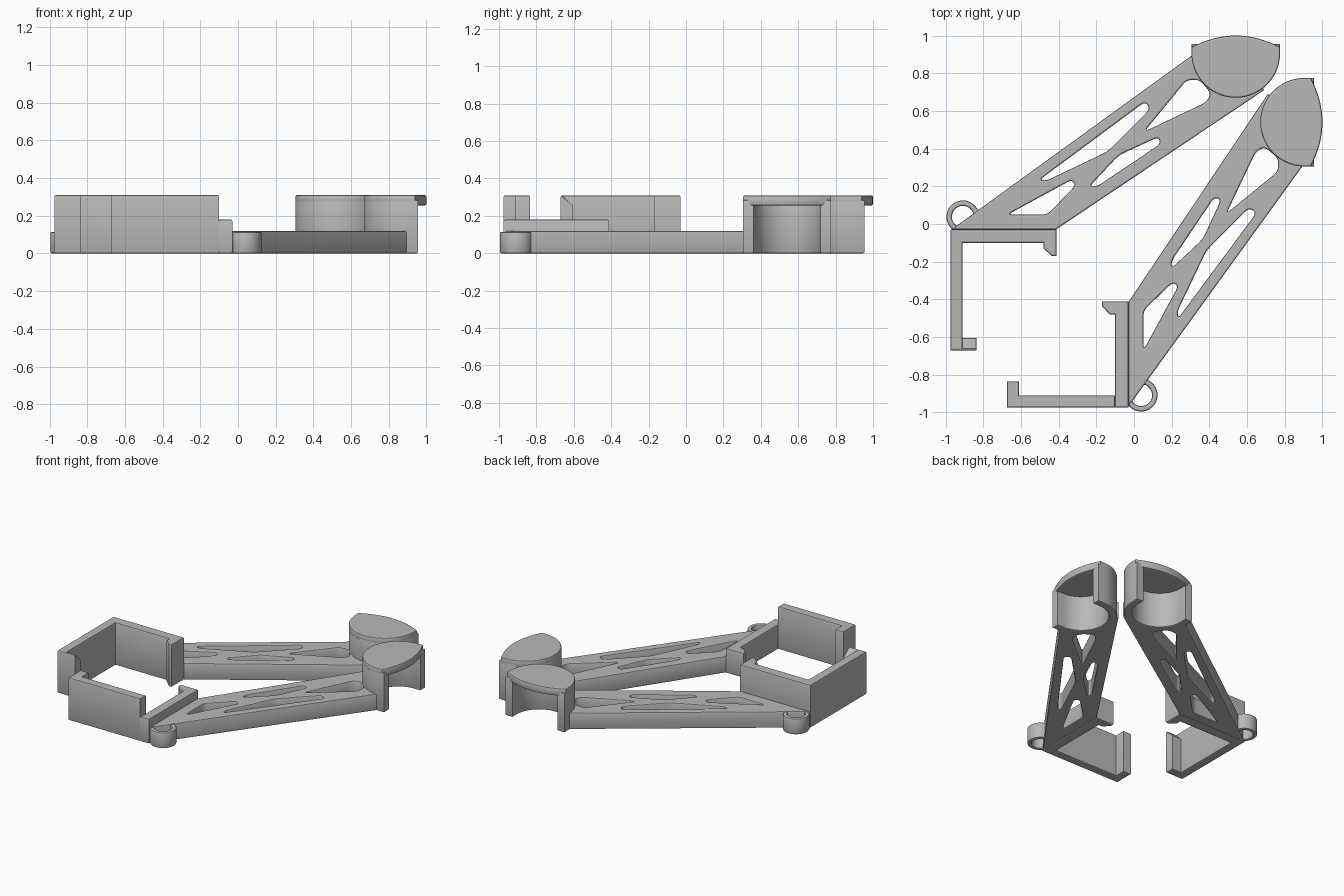
import bpy
from math import cos, sin, radians
from mathutils import Vector

if "Cube" in bpy.data.objects:
    bpy.data.objects.remove(bpy.data.objects["Cube"], do_unlink=True)

grey = bpy.data.materials.new("grey plastic")
grey.use_nodes = True
grey.diffuse_color = (0.48, 0.48, 0.48, 1)
grey.node_tree.nodes["Principled BSDF"].inputs["Base Color"].default_value = grey.diffuse_color


def arc(c, r, a, b, n=24):
    """Points along a circular arc, angles in degrees."""
    angles = [radians(a + (b - a) * i / n) for i in range(n + 1)]
    return [(c[0] + r * cos(t), c[1] + r * sin(t)) for t in angles]


def rounded(pts, f=0.03, n=5):
    """Round the corners of a polygon with short quadratic blends."""
    out = []
    for i, p in enumerate(pts):
        p, a, b = Vector(p), Vector(pts[i - 1]), Vector(pts[(i + 1) % len(pts)])
        s = p + (a - p).normalized() * min(f, (a - p).length * 0.45)
        e = p + (b - p).normalized() * min(f, (b - p).length * 0.45)
        for k in range(n + 1):
            t = k / n
            out.append(tuple(s * (1 - t) ** 2 + p * 2 * t * (1 - t) + e * t * t))
    return out


def prism(name, loops, z0, z1, swap=False, d=0.009):
    """Extruded flat outline with holes and softened rims; swap mirrors across x = y."""
    cu = bpy.data.curves.new(name, 'CURVE')
    cu.dimensions = '2D'
    cu.fill_mode = 'BOTH'
    cu.extrude = (z1 - z0) / 2 - d
    cu.bevel_depth = d
    cu.bevel_resolution = 1
    cu.offset = -d
    for loop in loops:
        sp = cu.splines.new('POLY')
        sp.points.add(len(loop) - 1)
        for pt, (x, y) in zip(sp.points, loop):
            pt.co = (y, x, 0, 1) if swap else (x, y, 0, 1)
        sp.use_cyclic_u = True
    ob = bpy.data.objects.new(name, cu)
    ob.location.z = (z0 + z1) / 2
    bpy.context.collection.objects.link(ob)
    bpy.ops.object.select_all(action='DESELECT')
    ob.select_set(True)
    bpy.context.view_layer.objects.active = ob
    bpy.ops.object.convert(target='MESH')
    ob = bpy.context.object
    ob.name = name
    ob.data.materials.clear()
    ob.data.materials.append(grey)
    bpy.ops.object.shade_smooth_by_angle(angle=radians(30))
    return ob


def rect(x0, x1, y0, y1):
    return [(x0, y0), (x1, y0), (x1, y1), (x0, y1)]


HEAD = (0.54, 0.905)
# Truss arm outline ends inside the head wall
arm = [(-0.97, -0.03), (-0.415, -0.03), (0.69, 0.71)] + arc(HEAD, 0.2, 310, 185) + [(0.305, 0.893)]
holes = [
    [(-0.67, 0.05), (-0.46, 0.05), (-0.31, 0.205), (-0.33, 0.235)],
    [(-0.5, 0.235), (-0.465, 0.23), (-0.14, 0.385), (0.085, 0.61), (0.06, 0.65)],
    [(-0.235, 0.2), (-0.195, 0.2), (0.14, 0.425), (0.13, 0.462), (-0.08, 0.365)],
    [(0.055, 0.49), (0.38, 0.645), (0.41, 0.69), (0.35, 0.765), (0.28, 0.765)],
]
# Open, C-shaped socket wall and its bulging cap
socket = ([(0.305, 0.955)] + arc(HEAD, 0.235, 180, 360, 40) + [(0.775, 0.955), (0.72, 0.955)]
          + arc(HEAD, 0.18, 360, 180, 40) + [(0.36, 0.955)])
bulge = [(0.54 + 0.235 * u / 8, 1.0 - 0.062 * (u / 8) ** 2) for u in range(8, -9, -1)]
cap = arc(HEAD, 0.235, 180, 360, 40) + bulge
RING = (-0.908, 0.038)
# Main clip wall with its catch
clip = [(-0.975, -0.03), (-0.975, -0.1), (-0.48, -0.1), (-0.48, -0.13), (-0.435, -0.17),
        (-0.412, -0.17), (-0.412, -0.03)]

for side, swap in (("back", False), ("front", True)):
    prism(side + "_arm", [arm] + [rounded(h) for h in holes], 0, 0.12, swap)
    prism(side + "_socket_wall", [socket], 0, 0.285, swap)
    prism(side + "_socket_cap", [cap], 0.255, 0.31, swap)
    prism(side + "_ring", [arc(RING, 0.087, 0, 352, 44), arc(RING, 0.058, 0, 352, 44)], 0, 0.115, swap)
    prism(side + "_clip_wall", [clip], 0, 0.18 if swap else 0.31, swap)
    prism(side + "_clip_side", [rect(-0.975, -0.91, -0.67, -0.1 if swap else -0.04)], 0, 0.31, swap)

# End lips: plain on the front piece, top sloped on the back piece
prism("front_clip_lip", [rect(-0.975, -0.835, -0.675, -0.61)], 0, 0.31, True)
lip = prism("back_clip_lip", [rect(-0.96, -0.835, -0.67, -0.605)], 0, 0.31)
for v in lip.data.vertices:
    if v.co.z > 0.1 and v.co.y > -0.63:
        v.co.z -= 0.05
